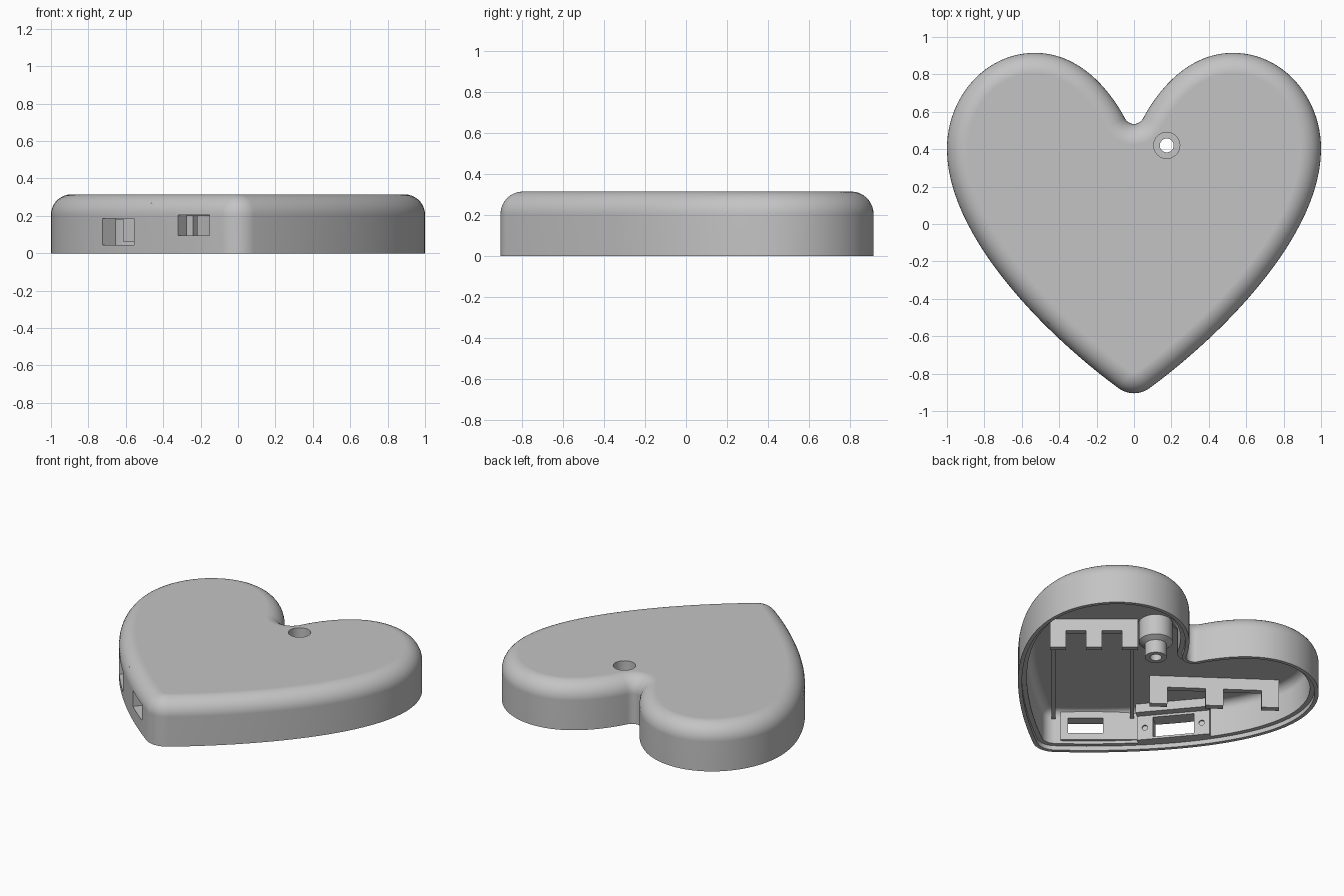
import bpy, bmesh, math
from math import sin, cos, radians
from mathutils import Vector, Matrix
from mathutils.geometry import interpolate_bezier

cube = bpy.data.objects.get("Cube")
if cube:
    bpy.data.objects.remove(cube)

grey = bpy.data.materials.new("matte grey")
grey.use_nodes = True
grey.diffuse_color = (0.55, 0.55, 0.55, 1)
grey.node_tree.nodes["Principled BSDF"].inputs["Base Color"].default_value = grey.diffuse_color

TOP, CEILING, SHOULDER = 0.315, 0.26, 0.205
FILLET, WALL = 0.11, 0.055


def finish(name, bm):
    bmesh.ops.recalc_face_normals(bm, faces=bm.faces)
    mesh = bpy.data.meshes.new(name)
    bm.to_mesh(mesh)
    bm.free()
    mesh.materials.append(grey)
    ob = bpy.data.objects.new(name, mesh)
    bpy.context.collection.objects.link(ob)
    return ob


def smooth(ob):
    bpy.ops.object.select_all(action='DESELECT')
    ob.select_set(True)
    bpy.context.view_layer.objects.active = ob
    bpy.ops.object.shade_smooth_by_angle(angle=radians(30))


def frame(x, y, degrees):
    return Matrix.Translation((x, y, 0)) @ Matrix.Rotation(radians(degrees), 4, 'Z')


def box(bm, place, xs, ys, zs):
    centre = [(a + b) / 2 for a, b in (xs, ys, zs)]
    size = [b - a for a, b in (xs, ys, zs)]
    bmesh.ops.create_cube(bm, size=1, matrix=place @ Matrix.Translation(centre) @ Matrix.Diagonal((*size, 1)))


def box_object(name, place, *boxes):
    bm = bmesh.new()
    for b in boxes:
        box(bm, place, *b)
    return finish(name, bm)


def cut(ob, cutters):
    for c in cutters:
        mod = ob.modifiers.new("cut", 'BOOLEAN')
        mod.operation, mod.solver, mod.object = 'DIFFERENCE', 'EXACT', c
    graph = bpy.context.evaluated_depsgraph_get()
    graph.update()
    mesh = bpy.data.meshes.new_from_object(ob.evaluated_get(graph))
    ob.modifiers.clear()
    ob.data = mesh


# Heart outline, clockwise from the notch: arcs at notch and tip, curves between
def heart():
    notch, tip = 0.054, 0.14
    half = [Vector((notch * sin(radians(a)), 0.535 + notch * (1 - cos(radians(a))))) for a in range(0, 62, 10)]
    spans = [((0.048, 0.564), (0.12, 0.70), (0.28, 0.915), (0.53, 0.915)),
             ((0.53, 0.915), (0.79, 0.915), (1, 0.685), (1, 0.40)),
             ((1, 0.40), (1, -0.05), (0.5, -0.57), (0.084, -0.877))]
    for s in spans:
        half += [p.to_2d() for p in interpolate_bezier(*[Vector((*p, 0)) for p in s], 25)][:-1]
    half += [Vector((tip * sin(radians(a)), -0.765 - tip * cos(radians(a)))) for a in range(36, -1, -6)]
    return half + [Vector((-p.x, p.y)) for p in half[-2:0:-1]]


outline = heart()
count = len(outline)
inward = []
for i, p in enumerate(outline):
    t = (p - outline[i - 1]).normalized() + (outline[(i + 1) % count] - p).normalized()
    inward.append(Vector((t.y, -t.x)).normalized())

# Shell section as (inset, height): rounded top, wall, stepped lip, rounded ceiling
arc = [radians(a) for a in range(0, 91, 10)]
thin = FILLET - WALL
section = [(FILLET - FILLET * sin(a), SHOULDER + FILLET * cos(a)) for a in arc]
section += [(0, 0), (0.025, 0), (0.025, 0.03), (WALL, 0.03)]
section += [(FILLET - thin * cos(a), SHOULDER + thin * sin(a)) for a in arc]

bm = bmesh.new()
rings = [[bm.verts.new((*(p + n * inset), z)) for p, n in zip(outline, inward)] for inset, z in section]
for lower, upper in zip(rings, rings[1:]):
    for i in range(count):
        j = (i + 1) % count
        bm.faces.new((lower[i], lower[j], upper[j], upper[i]))
bm.faces.new(rings[0])
bm.faces.new(rings[-1])
shell = finish("heart_shell", bm)

# Frames with x along the slanted side and y pointing inward
board = frame(0, 0, -40)
port = frame(-0.245, -0.765, -39)
switch = frame(-0.644, -0.359, -50)
POST = (0.175, 0.42)

# Cutters for the two side openings, the screw well and the bracket holes
port_cut = box_object("port_cutter", port, ((-0.11, 0.11), (-0.15, 0.2), (0.095, 0.205)))
switch_cut = box_object("switch_cutter", switch, ((-0.13, 0.13), (-0.15, 0.2), (0.045, 0.185)))


def cylinder_cutter(name, radius, place):
    bm = bmesh.new()
    bmesh.ops.create_cone(bm, segments=32, radius1=radius, radius2=radius, depth=0.3, cap_ends=True, matrix=place)
    return finish(name, bm)


well_cut = cylinder_cutter("well_cutter", 0.07, Matrix.Translation((*POST, 0.3)))
screw_cuts = [cylinder_cutter("bracket_hole_cutter", 0.018,
              switch @ Matrix.Translation((s * 0.18, 0.24, 0.115)) @ Matrix.Rotation(radians(90), 4, 'X'))
              for s in (-1, 1)]

cut(shell, [port_cut, switch_cut, well_cut])
smooth(shell)
shell.modifiers.new("clean shading", 'WEIGHTED_NORMAL').keep_sharp = True

# Hollow screw post
post_section = [(0.07, TOP), (0.07, 0.13), (0.037, 0.13), (0.037, 0.01), (0.068, 0.01),
                (0.068, 0.1), (0.105, 0.12), (0.105, CEILING)]
bm = bmesh.new()
verts = [bm.verts.new((r, 0, z)) for r, z in post_section]
edges = [bm.edges.new(pair) for pair in zip(verts, verts[1:])]
bmesh.ops.spin(bm, geom=verts + edges, cent=(0, 0, 0), axis=(0, 0, 1), angle=math.tau, steps=32)
bmesh.ops.remove_doubles(bm, verts=bm.verts, dist=1e-4)
bmesh.ops.translate(bm, verts=bm.verts, vec=(*POST, 0))
smooth(finish("screw_post", bm))

# Flat mounts behind the openings
port_plate = box_object("port_plate", board, ((-0.02, 0.46), (-0.70, -0.655), (0.05, CEILING + 0.01)))
cut(port_plate, [port_cut])
bracket = box_object("switch_bracket", switch, ((-0.23, 0.23), (0.04, 0.10), (0.03, 0.2)))
cut(bracket, [switch_cut] + screw_cuts)
box_object("switch_shelf", switch, ((-0.23, 0.23), (0.04, 0.15), (0.2, CEILING + 0.01)))

# Rails beside the board
for name, x in (("inner_rail", 0.0), ("tip_rail", 0.49)):
    box_object(name, board, ((x, x + 0.025), (-0.66, 0.40), (0.2, CEILING + 0.01)))


# Toothed retaining ribs hanging from the ceiling
def toothed_rib(name, place, length, tooth):
    h = length / 2
    parts = [((-h, h), (-0.02, 0.02), (0.18, CEILING + 0.01))]
    for c in (-h + tooth / 2, 0, h - tooth / 2):
        parts.append(((c - tooth / 2, c + tooth / 2), (-0.02, 0.02), (0.06, 0.18)))
    box_object(name, place, *parts)


toothed_rib("board_rib", board @ Matrix.Translation((0.25, 0.46, 0)), 0.55, 0.1)
toothed_rib("battery_rib", frame(-0.557, 0.115, -36), 0.81, 0.11)

for c in [port_cut, switch_cut, well_cut] + screw_cuts:
    bpy.data.objects.remove(c)
